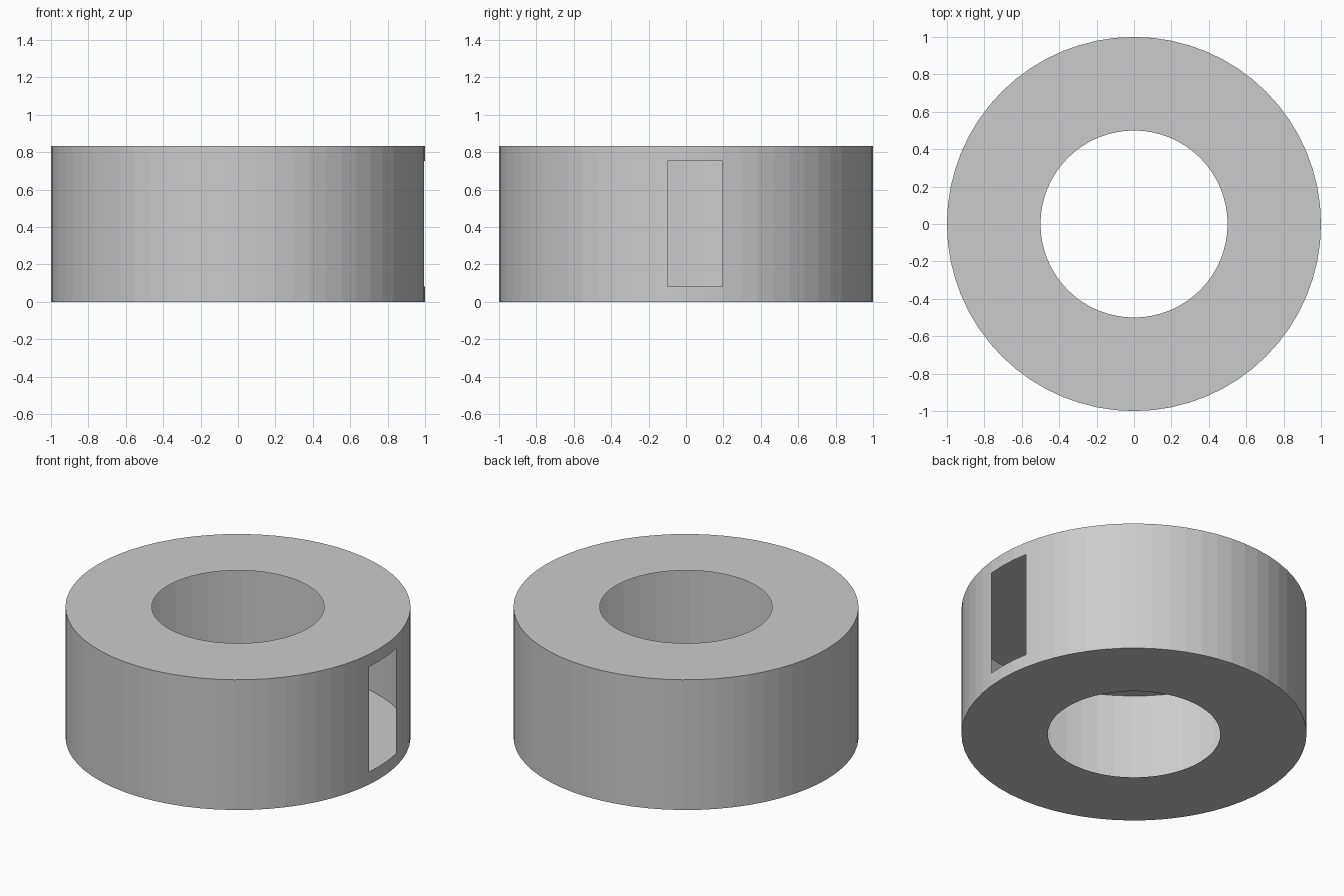
import bpy
import bmesh
from math import cos, sin, tau

if "Cube" in bpy.data.objects:
    bpy.data.objects.remove(bpy.data.objects["Cube"], do_unlink=True)

SEGMENTS = 64
OUTER, INNER, HEIGHT = 1.0, 0.5, 0.833
SLOT_BOTTOM, SLOT_TOP = 0.083, 0.753
SLOT_COLUMNS = (SEGMENTS - 1, 0, 1)   # wall columns left open on the +x side

# Single plain grey
grey = bpy.data.materials.new("plain_grey")
grey.use_nodes = True
colour = (0.6, 0.6, 0.6, 1.0)
grey.diffuse_color = colour
grey.node_tree.nodes["Principled BSDF"].inputs["Base Color"].default_value = colour

# Thin hollow shell: bottom annulus, outer wall and top annulus, open at the bore
profile = [(INNER, 0), (OUTER, 0), (OUTER, SLOT_BOTTOM), (OUTER, SLOT_TOP),
           (OUTER, HEIGHT), (INNER, HEIGHT)]
SLOT_BAND = 2

bm = bmesh.new()
rings = []
for radius, z in profile:
    rings.append([bm.verts.new((radius * cos(tau * i / SEGMENTS),
                                radius * sin(tau * i / SEGMENTS), z))
                  for i in range(SEGMENTS)])

for band, (low, high) in enumerate(zip(rings, rings[1:])):
    for i in range(SEGMENTS):
        # Rectangular window through the wall
        if band == SLOT_BAND and i in SLOT_COLUMNS:
            continue
        j = (i + 1) % SEGMENTS
        bm.faces.new((low[i], low[j], high[j], high[i]))

mesh = bpy.data.meshes.new("hollow_ring_shell")
bm.to_mesh(mesh)
bm.free()
mesh.materials.append(grey)
shell = bpy.data.objects.new("hollow_ring_shell", mesh)
bpy.context.collection.objects.link(shell)
